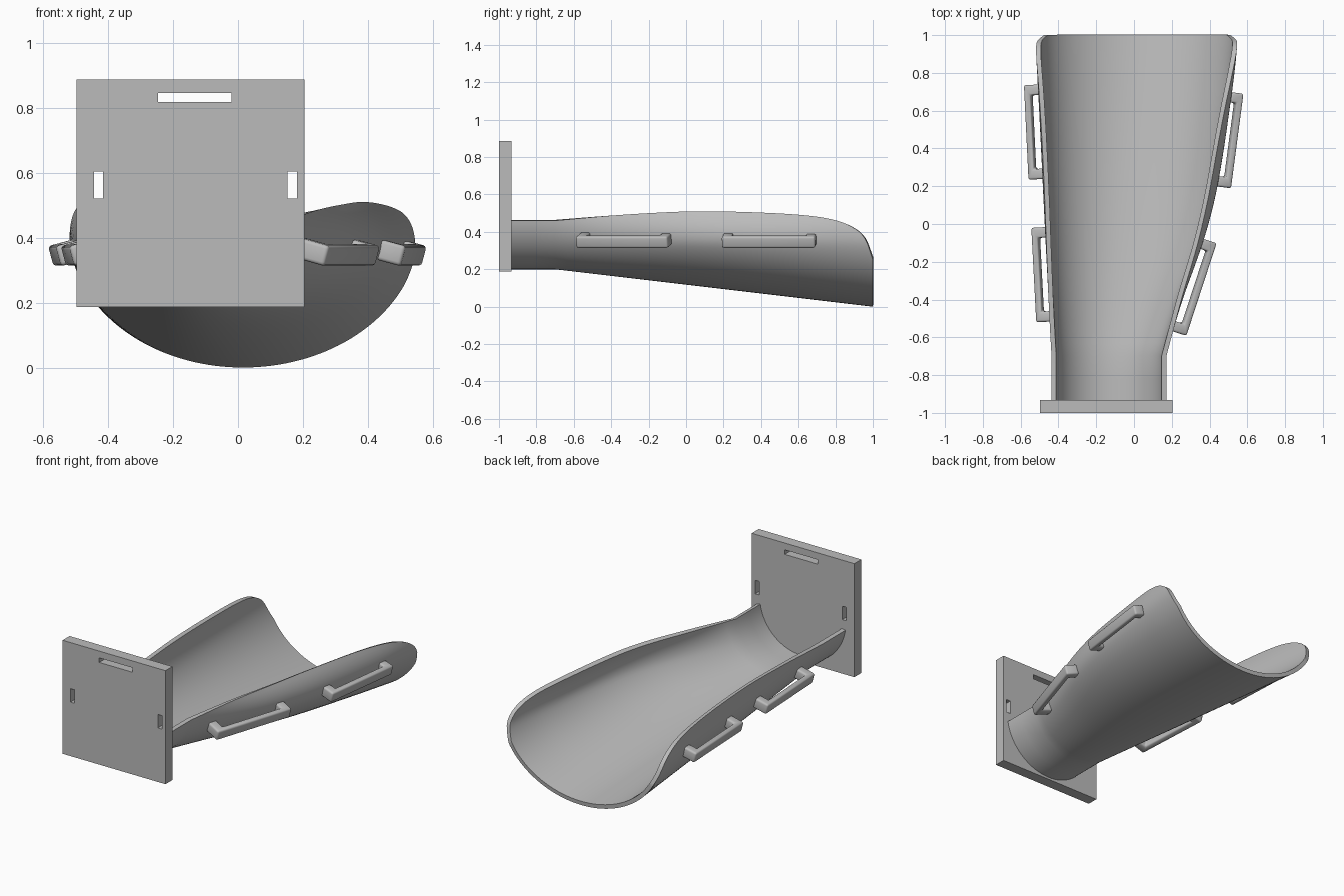
import bpy, bmesh, math
from mathutils import Vector, Matrix

cube = bpy.data.objects.get("Cube")
if cube:
    bpy.data.objects.remove(cube, do_unlink=True)

grey = bpy.data.materials.new("plain grey")
grey.use_nodes = True
grey.diffuse_color = (0.5, 0.5, 0.5, 1)
grey.node_tree.nodes["Principled BSDF"].inputs["Base Color"].default_value = (0.5, 0.5, 0.5, 1)


def finish(name, bm, modifiers=(), smooth=False):
    """Turn a bmesh into an object, apply its modifiers and shade it."""
    bmesh.ops.recalc_face_normals(bm, faces=bm.faces)
    mesh = bpy.data.meshes.new(name)
    bm.to_mesh(mesh)
    bm.free()
    mesh.materials.append(grey)
    obj = bpy.data.objects.new(name, mesh)
    bpy.context.collection.objects.link(obj)
    bpy.ops.object.select_all(action='DESELECT')
    obj.select_set(True)
    bpy.context.view_layer.objects.active = obj
    for kind, settings in modifiers:
        mod = obj.modifiers.new(kind.title(), kind)
        for key, value in settings.items():
            setattr(mod, key, value)
        bpy.ops.object.modifier_apply(modifier=mod.name)
    if smooth:
        bpy.ops.object.shade_smooth_by_angle(angle=math.radians(35))
    return obj


def curve(points, y):
    """Smooth interpolation through (y, value) points, clamped at the ends."""
    if y <= points[0][0]:
        return points[0][1]
    last = len(points) - 1

    def slope(i):
        a, b = points[max(i - 1, 0)], points[min(i + 1, last)]
        return (b[1] - a[1]) / (b[0] - a[0])

    for i in range(last):
        (y0, v0), (y1, v1) = points[i], points[i + 1]
        if y <= y1:
            h = y1 - y0
            t = (y - y0) / h
            return (v0 * (1 + 2 * t) * (1 - t) ** 2 + v1 * t * t * (3 - 2 * t)
                    + h * t * (1 - t) * (slope(i) * (1 - t) - slope(i + 1) * t))
    return points[-1][1]


# Trough outline: rim height and the reach of each side along y
NECK = -0.7
RIM = [(NECK, .46), (-.4, .487), (-.1, .505), (.1, .51), (.4, .503), (.65, .487),
       (.8, .462), (.9, .42), (.96, .36), (1, .25)]
LEFT = [(NECK, .175), (-.4, .28), (-.08, .395), (.21, .465), (.69, .53), (1, .56)]
RIGHT = [(NECK, -.44), (-.08, -.475), (.69, -.51), (1, -.525)]


def section(y):
    """Centre x, centre z and depth of the elliptical cross-section at y."""
    t = max(0, (y - NECK) / (1 - NECK))
    bottom = .2 * (1 - t)
    centre_z = .507 - .077 * t
    return t, -.133 + .148 * t, centre_z, centre_z - bottom


def wall(y, side, angle):
    t, cx, cz, depth = section(y)
    z = cz - depth * math.cos(angle)
    reach = abs(curve(LEFT if side > 0 else RIGHT, y) - cx)
    x = cx + side * reach * math.sin(angle)
    rise = max(0, (z - .33) / max(.05, curve(RIM, y) - .33))
    lean = (.055 if side > 0 else .01) * math.sin(math.pi * t)
    return Vector((x - side * lean * rise ** 1.5, y, z))


def angle_at(y, z):
    t, cx, cz, depth = section(y)
    return math.acos((cz - z) / depth)


# Trough: lofted skin, thickened inwards
STEPS, ARC = 44, 28
stations = [-.935, -.82] + [1 - (1 - NECK) * (1 - i / STEPS) ** 1.7 for i in range(STEPS + 1)]
bm = bmesh.new()
rows = []
for y in stations:
    top = angle_at(y, curve(RIM, y))
    rows.append([bm.verts.new(wall(y, 1 if k >= 0 else -1, abs(k) / ARC * top))
                 for k in range(-ARC, ARC + 1)])
for a, b in zip(rows, rows[1:]):
    for k in range(2 * ARC):
        bm.faces.new((a[k], a[k + 1], b[k + 1], b[k]))
bmesh.ops.recalc_face_normals(bm, faces=bm.faces)
bm.normal_update()
# keep the outside facing away from the trough so thickness goes inwards
lowest = min(bm.faces, key=lambda f: f.calc_center_median().z)
inward = -1 if lowest.normal.z < 0 else 1
finish("trough", bm, [('SOLIDIFY', dict(thickness=.025, offset=inward))], smooth=True)

# End plate: grid with the slot cells left open, given its depth by extrusion
XS = [-.497, -.443, -.415, -.247, -.02, .153, .181, .205]
ZS = [.187, .52, .603, .817, .845, .887]
SLOTS = {(1, 1), (5, 1), (3, 3)}
bm = bmesh.new()
grid = [[bm.verts.new((x, -1, z)) for z in ZS] for x in XS]
for i in range(len(XS) - 1):
    for j in range(len(ZS) - 1):
        if (i, j) not in SLOTS:
            bm.faces.new((grid[i][j], grid[i + 1][j], grid[i + 1][j + 1], grid[i][j + 1]))
sheet = bmesh.ops.extrude_face_region(bm, geom=bm.faces[:], use_keep_orig=True)
moved = [v for v in sheet["geom"] if isinstance(v, bmesh.types.BMVert)]
bmesh.ops.translate(bm, verts=moved, vec=(0, .068, 0))
finish("end_plate", bm)


def handle(name, side, front, back):
    """Bracket handle: outer edge runs front to back, feet reach the wall."""
    bar_z, tilt, bar, foot = .343, math.radians(15), .034, .055
    start, end = Vector((*front, bar_z)), Vector((*back, bar_z))
    along = (end - start).normalized()
    length = (end - start).length
    flat = Vector((along.y, -along.x, 0)) * side
    out = flat * math.cos(tilt) - Vector((0, 0, math.sin(tilt)))
    up = out.cross(along) * side

    def depth(point):
        gap = abs(point.x - wall(point.y, side, angle_at(point.y, .365)).x)
        return gap * abs(flat.x) / math.cos(tilt) + .008

    d0, d1 = depth(start + along * foot / 2), depth(end - along * foot / 2)
    outline = [(0, 0), (length, 0), (length, -d1), (length - foot, -d1),
               (length - foot, -bar), (foot, -bar), (foot, -d0), (0, -d0)]
    bm = bmesh.new()
    base = bm.faces.new([bm.verts.new(start + along * s + out * n - up * .032) for s, n in outline])
    solid = bmesh.ops.extrude_face_region(bm, geom=[base], use_keep_orig=True)
    moved = [v for v in solid["geom"] if isinstance(v, bmesh.types.BMVert)]
    bmesh.ops.translate(bm, verts=moved, vec=up * .064)
    finish(name, bm, [('BEVEL', dict(width=.011, segments=3))], smooth=True)


handle("left_front_handle", 1, (.272, -.59), (.432, -.1))
handle("left_back_handle", 1, (.508, .19), (.574, .69))
handle("right_front_handle", -1, (-.512, -.52), (-.538, -.02))
handle("right_back_handle", -1, (-.553, .235), (-.577, .735))
